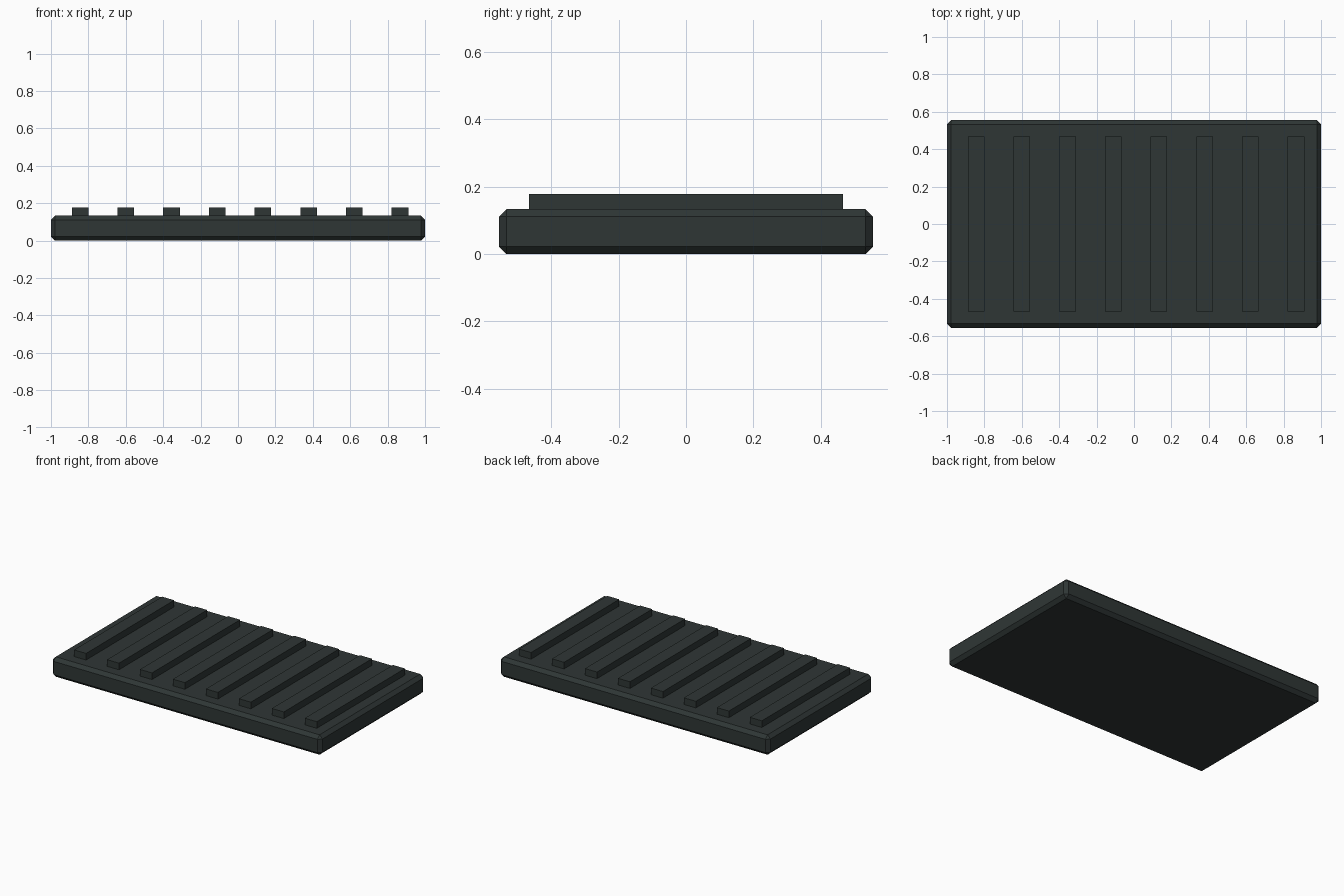
import bpy

if "Cube" in bpy.data.objects:
    bpy.data.objects.remove(bpy.data.objects["Cube"])

mat = bpy.data.materials.new("dark slate")
mat.diffuse_color = (0.028, 0.037, 0.036, 1)
mat.use_nodes = True
mat.node_tree.nodes["Principled BSDF"].inputs["Base Color"].default_value = mat.diffuse_color


def box(name, x, z0, z1, sx, sy):
    bpy.ops.mesh.primitive_cube_add(size=1, location=(x, 0, (z0 + z1) / 2))
    ob = bpy.context.object
    ob.name = name
    ob.scale = (sx, sy, z1 - z0)
    bpy.ops.object.transform_apply(location=False, rotation=False, scale=True)
    ob.data.materials.append(mat)
    return ob


# Slab with chamfered edges
slab = box("slab", 0, 0, 0.1333, 2.0, 1.111)
bevel = slab.modifiers.new("chamfer", 'BEVEL')
bevel.width = 0.0222
bevel.segments = 1
bevel.limit_method = 'NONE'

# Row of raised grip ribs, slightly sunk into the slab
for i in range(8):
    box(f"grip_rib_{i + 1}", -0.8444 + i * 0.2444, 0.13, 0.1778, 0.0889, 0.9333)
